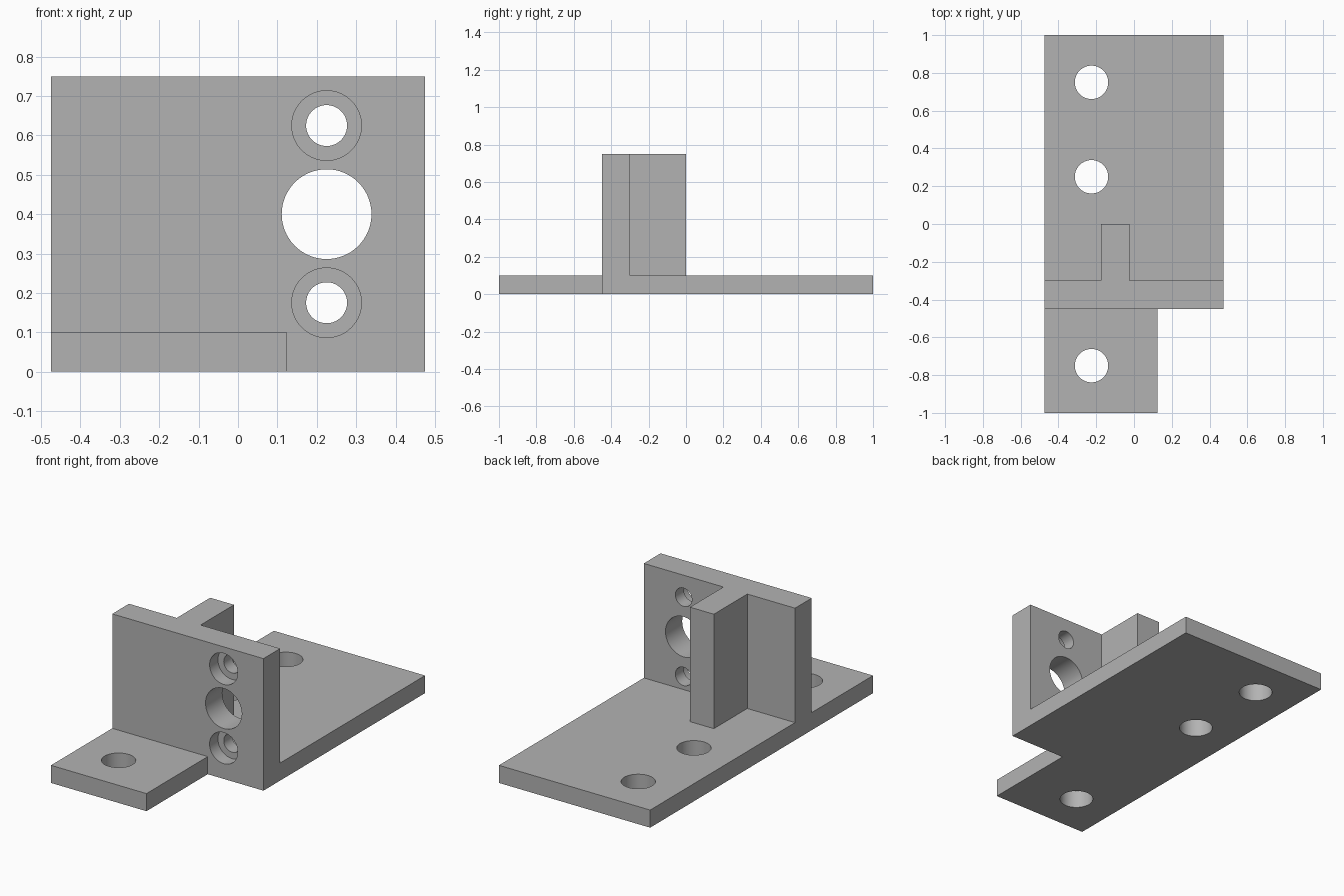
import bpy
from math import pi, radians

default_cube = bpy.data.objects.get("Cube")
if default_cube:
    bpy.data.objects.remove(default_cube, do_unlink=True)

grey = bpy.data.materials.new("plain grey")
grey.use_nodes = True
colour = (0.45, 0.45, 0.45, 1)
grey.diffuse_color = colour
grey.node_tree.nodes["Principled BSDF"].inputs["Base Color"].default_value = colour


def box(name, low, high):
    """Axis-aligned block between two corners."""
    middle = [(a + b) / 2 for a, b in zip(low, high)]
    bpy.ops.mesh.primitive_cube_add(size=1, location=middle)
    part = bpy.context.object
    part.name = name
    part.scale = [b - a for a, b in zip(low, high)]
    bpy.ops.object.transform_apply(location=True, rotation=False, scale=True)
    part.data.materials.append(grey)
    return part


def cylinder(name, radius, depth, centre, along_y=False):
    """Drill used to cut a round hole."""
    bpy.ops.mesh.primitive_cylinder_add(
        vertices=64, radius=radius, depth=depth, location=centre,
        rotation=(pi / 2 if along_y else 0, 0, 0))
    part = bpy.context.object
    part.name = name
    part.hide_render = True
    part.data.materials.append(grey)
    return part


def combine(body, tool, operation):
    """Apply a boolean and discard the tool."""
    modifier = body.modifiers.new(tool.name, "BOOLEAN")
    modifier.operation = operation
    modifier.solver = "EXACT"
    modifier.object = tool
    bpy.context.view_layer.objects.active = body
    bpy.ops.object.modifier_apply(modifier=modifier.name)
    bpy.data.objects.remove(tool, do_unlink=True)


left, right = -0.475, 0.475
wall_front, wall_back = -0.45, -0.3
thick, top = 0.1, 0.75

# Base plate with narrower front tongue, upright wall and stiffening rib
bracket = box("mounting_bracket", (left, wall_front, 0), (right, 1, thick))
combine(bracket, box("front_tongue", (left, -1, 0), (0.125, wall_back, thick)), "UNION")
combine(bracket, box("upright_wall", (left, wall_front, 0), (right, wall_back, top)), "UNION")
combine(bracket, box("rear_rib", (-0.175, -0.375, 0.05), (-0.025, 0, top)), "UNION")

# Vertical fixing holes through the base
for y in (-0.75, 0.25, 0.75):
    combine(bracket, cylinder("base_hole", 0.0885, 0.4, (-0.225, y, 0.05)), "DIFFERENCE")

# Large bore and two counterbored screw holes through the wall
wall_x, wall_y = 0.225, (wall_front + wall_back) / 2
combine(bracket, cylinder("main_bore", 0.114, 0.4, (wall_x, wall_y, 0.4), True), "DIFFERENCE")
for z in (0.175, 0.625):
    combine(bracket, cylinder("screw_hole", 0.052, 0.4, (wall_x, wall_y, z), True), "DIFFERENCE")
    combine(bracket, cylinder("counterbore", 0.0885, 0.2, (wall_x, wall_y - 0.1, z), True), "DIFFERENCE")

bpy.ops.object.select_all(action="DESELECT")
bracket.select_set(True)
bpy.context.view_layer.objects.active = bracket
bpy.ops.object.shade_smooth_by_angle(angle=radians(30))
